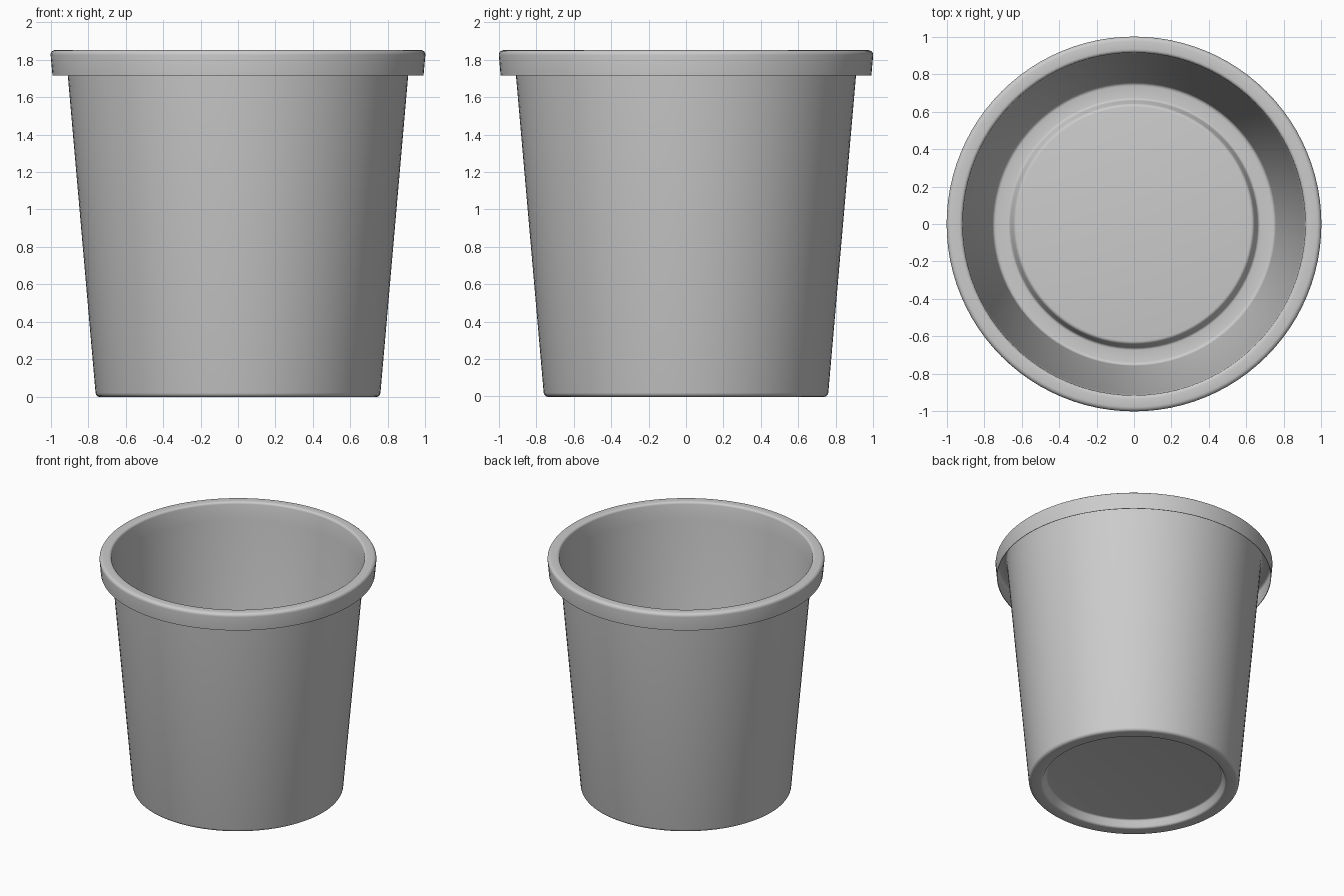
import bpy, bmesh
from math import pi, sin, cos, radians

if "Cube" in bpy.data.objects:
    bpy.data.objects.remove(bpy.data.objects["Cube"])

SEGMENTS = 96


def arc(cx, cz, r, a0, a1, n=4):
    """Points on a fillet arc, angles in degrees."""
    return [(cx + r * cos(radians(a0 + (a1 - a0) * i / n)),
             cz + r * sin(radians(a0 + (a1 - a0) * i / n))) for i in range(n + 1)]


# Thin-walled profile from the floor centre, up the wall and over the rim
profile = [(0, 0.06)]
profile += arc(0.625, 0.042, 0.018, 90, 15)        # edge of the raised floor
profile += arc(0.675, 0.018, 0.018, 195, 270)      # down into the foot ring
profile += arc(0.737, 0.022, 0.022, 270, 355)      # rounded outer foot
profile += [(0.907, 1.715)]                        # tapered wall
profile += arc(0.933, 1.833, 0.016, 175, 90)       # inner lip
profile += arc(0.977, 1.827, 0.022, 90, -5)        # outer lip
profile += [(0.989, 1.715)]                        # hanging skirt, open below

# Revolve the profile about z
bm = bmesh.new()
verts = [bm.verts.new((r, 0, z)) for r, z in profile]
edges = [bm.edges.new(pair) for pair in zip(verts, verts[1:])]
bmesh.ops.spin(bm, geom=verts + edges, cent=(0, 0, 0), axis=(0, 0, 1),
               angle=2 * pi, steps=SEGMENTS, use_duplicate=False)
bmesh.ops.remove_doubles(bm, verts=bm.verts, dist=0.0005)
bmesh.ops.recalc_face_normals(bm, faces=bm.faces)
mesh = bpy.data.meshes.new("tub")
bm.to_mesh(mesh)
bm.free()

tub = bpy.data.objects.new("tub", mesh)
bpy.context.collection.objects.link(tub)
bpy.context.view_layer.objects.active = tub
tub.select_set(True)

# Thin sheet thickness
sheet = tub.modifiers.new("sheet_thickness", 'SOLIDIFY')
sheet.thickness = 0.004
sheet.offset = 0
bpy.ops.object.modifier_apply(modifier=sheet.name)
bpy.ops.object.shade_smooth_by_angle(angle=radians(35))
